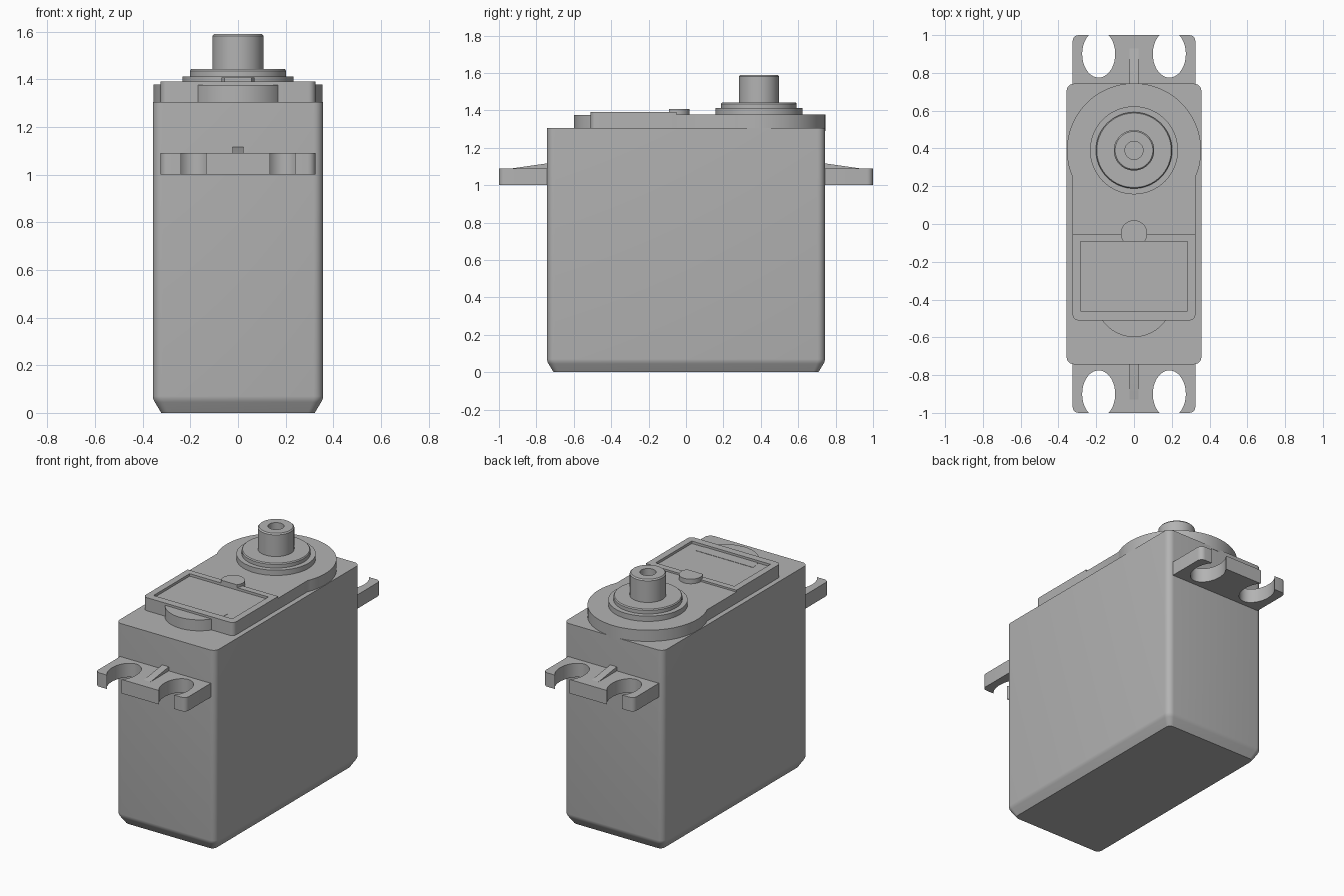
import bpy, bmesh, math
from math import pi, sin, cos

if "Cube" in bpy.data.objects:
    bpy.data.objects.remove(bpy.data.objects["Cube"])

GREY = bpy.data.materials.new("grey plastic")
GREY.diffuse_color = (0.45, 0.45, 0.45, 1)
GREY.use_nodes = True
GREY.node_tree.nodes["Principled BSDF"].inputs["Base Color"].default_value = GREY.diffuse_color


def arc(cx, cy, rx, ry, a0, a1, n):
    """Points on an elliptical arc, angles in degrees."""
    return [(cx + rx * cos(math.radians(a0 + (a1 - a0) * i / n)),
             cy + ry * sin(math.radians(a0 + (a1 - a0) * i / n))) for i in range(n + 1)]


def rounded_rect(x0, x1, y0, y1, r, n=6):
    return (arc(x1 - r, y1 - r, r, r, 0, 90, n) + arc(x0 + r, y1 - r, r, r, 90, 180, n)
            + arc(x0 + r, y0 + r, r, r, 180, 270, n) + arc(x1 - r, y0 + r, r, r, 270, 360, n))


def loft(name, sections):
    """Skin a stack of (outline, z) sections and cap both ends."""
    bm = bmesh.new()
    rings = [[bm.verts.new((x, y, z)) for x, y in pts] for pts, z in sections]
    n = len(rings[0])
    for a, b in zip(rings, rings[1:]):
        for i in range(n):
            j = (i + 1) % n
            bm.faces.new((a[i], a[j], b[j], b[i]))
    bm.faces.new(rings[0][::-1])
    bm.faces.new(rings[-1])
    bmesh.ops.recalc_face_normals(bm, faces=bm.faces)
    me = bpy.data.meshes.new(name)
    bm.to_mesh(me)
    bm.free()
    ob = bpy.data.objects.new(name, me)
    bpy.context.collection.objects.link(ob)
    me.materials.append(GREY)
    bpy.ops.object.select_all(action='DESELECT')
    ob.select_set(True)
    bpy.context.view_layer.objects.active = ob
    bpy.ops.object.shade_smooth_by_angle(angle=math.radians(30))
    return ob


def prism(name, pts, z0, z1):
    return loft(name, [(pts, z0), (pts, z1)])


def lathe(name, cy, profile, n=64):
    """Stack of circles (radius, z) centred on (0, cy)."""
    return loft(name, [(arc(0, cy, r, r, 0, 360 * (n - 1) / n, n - 1), z) for r, z in profile])


# Main case, with chamfered bottom edge
W, L, AXIS = 0.357, 0.743, 0.39
loft("case", [(rounded_rect(-W + d, W - d, -L + d, L - d, 0.04 - 0.3 * d), z)
              for d, z in ((0.035, 0), (0.008, 0.045), (0.002, 0.057), (0, 0.07), (0, 1.305))])

# Mounting tabs at both ends: open elliptical screw slots and a wedge rib
def slot(cx):
    a = math.degrees(math.asin(0.8))
    return arc(cx, 0.9, 0.0875, 0.125, a, -180 - a, 28)

for side, label in ((-1, "front"), (1, "back")):
    outline = ([(0.325, 0.72)] + arc(0.293, 0.968, 0.032, 0.032, 0, 90, 5)
               + slot(0.187) + slot(-0.187)
               + arc(-0.293, 0.968, 0.032, 0.032, 90, 180, 5) + [(-0.325, 0.72)])
    prism(label + "_mounting_tab", [(x, y * side) for x, y in outline], 1.0, 1.09)

    def strip(y):
        return [(-0.024, 0.72 * side), (0.024, 0.72 * side), (0.024, y * side), (-0.024, y * side)]
    loft(label + "_tab_rib", [(strip(0.935), 1.08), (strip(0.93), 1.09), (strip(0.74), 1.117)])

# Gear cover: large round end blending into a straight neck
dip = math.degrees(math.acos(0.325 / 0.355))
prism("gear_cover", arc(0, AXIS, 0.355, 0.355, -dip, 180 + dip, 64)
      + [(-0.325, -0.052), (0.325, -0.052)], 1.29, 1.378)

# Front cover with a raised frame around a recessed panel
outer = arc(0.295, -0.052, 0.03, 0, 0, 90, 6) + arc(-0.295, -0.052, 0.03, 0, 90, 180, 6)
outer += arc(-0.295, -0.48, 0.03, 0.03, 180, 270, 6) + arc(0.295, -0.48, 0.03, 0.03, 270, 360, 6)
inner = rounded_rect(-0.282, 0.282, -0.462, -0.092, 0.001)
loft("front_cover", [(outer, 1.29), (outer, 1.39), (inner, 1.39), (inner, 1.374)])

# Rounded lip in front of the cover
prism("front_lip", arc(0, -0.393, 0.205, 0.205, 180, 360, 32), 1.29, 1.376)

# Small round button, cut off by the recessed panel
cut = math.degrees(math.asin(0.042 / 0.07))
prism("button", arc(0, -0.05, 0.07, 0.07, -cut, 180 + cut, 32), 1.36, 1.408)

# Bearing flange, collar and hollow output shaft
lathe("bearing_flange", AXIS, [(0.233, 1.36), (0.233, 1.412)])
lathe("bearing_collar", AXIS, [(0.202, 1.40), (0.202, 1.435), (0.197, 1.442)])
lathe("output_shaft", AXIS, [(0.107, 1.43), (0.107, 1.582), (0.1, 1.59), (0.048, 1.59), (0.048, 1.49)])
